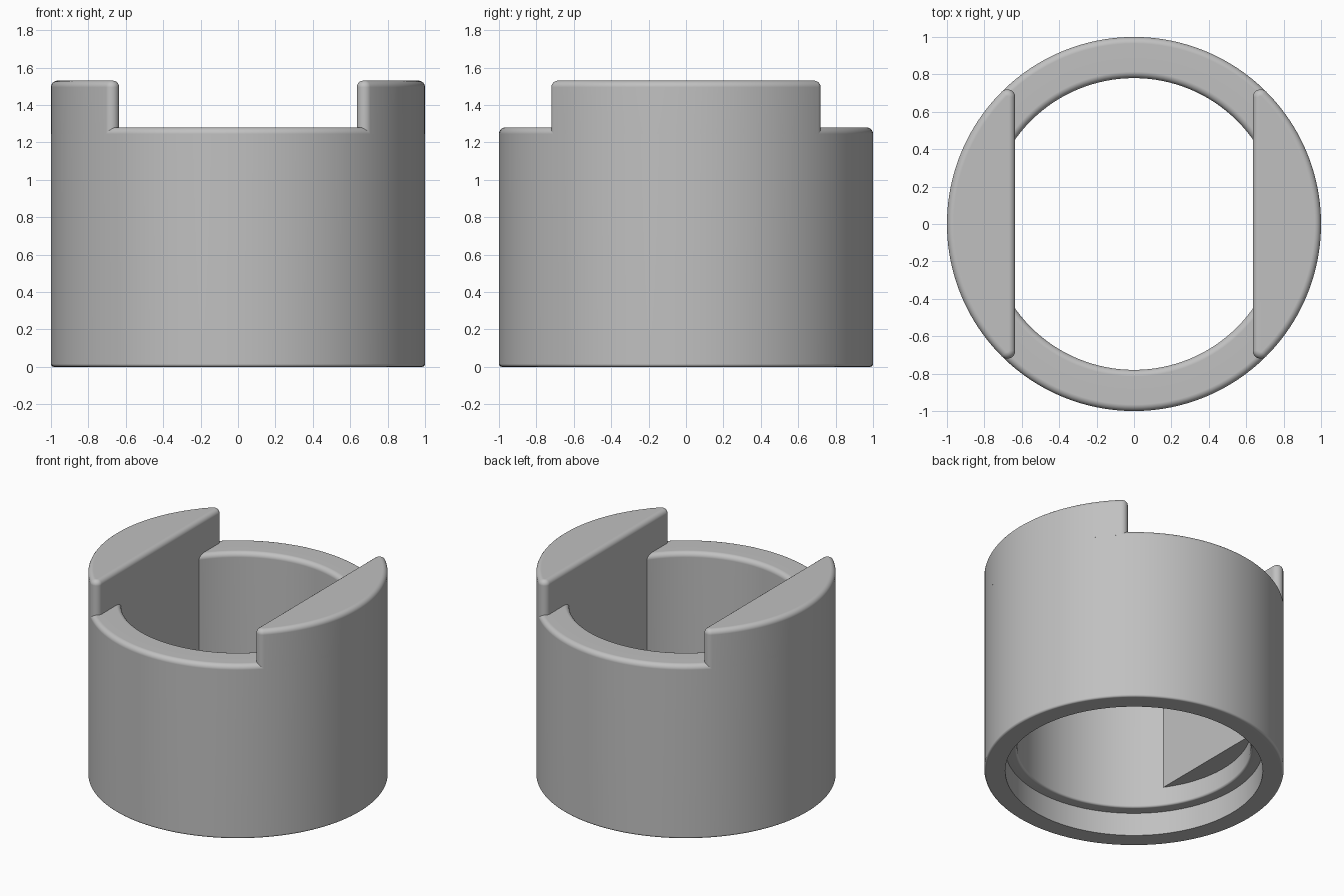
import bpy
import bmesh
from math import sin, cos, pi, atan2, sqrt, radians

if "Cube" in bpy.data.objects:
    bpy.data.objects.remove(bpy.data.objects["Cube"], do_unlink=True)

grey = bpy.data.materials.new("plain grey")
grey.use_nodes = True
GREY = (0.53, 0.53, 0.53, 1)
grey.diffuse_color = GREY
bsdf = next(n for n in grey.node_tree.nodes if n.type == "BSDF_PRINCIPLED")
bsdf.inputs["Base Color"].default_value = GREY

OUTER, BORE, RECESS = 1.0, 0.78, 0.86      # radii
RIM, TOP = 1.28, 1.53                      # heights
LEDGE, FLAT_BASE = 0.17, 0.31
CHORD = 0.635                              # distance of the flats from the axis
ROUND, CORNER, STEPS = 0.035, 0.042, 6


def arc(cx, cy, r, a0, a1, n):
    """Points along an arc, angles in radians."""
    angles = [a0 + (a1 - a0) * i / n for i in range(n + 1)]
    return [(cx + r * cos(a), cy + r * sin(a)) for a in angles]


def loft(name, loops, wrap):
    """Skin closed loops; wrap joins last to first, otherwise the ends are capped."""
    bm = bmesh.new()
    rings = [[bm.verts.new(p) for p in loop] for loop in loops]
    pairs = list(zip(rings, rings[1:]))
    if wrap:
        pairs.append((rings[-1], rings[0]))
    else:
        bm.faces.new(rings[0])
        bm.faces.new(rings[-1])
    for a, b in pairs:
        n = len(a)
        for i in range(n):
            j = (i + 1) % n
            bm.faces.new((a[i], a[j], b[j], b[i]))
    bmesh.ops.recalc_face_normals(bm, faces=bm.faces)
    mesh = bpy.data.meshes.new(name)
    bm.to_mesh(mesh)
    bm.free()
    mesh.materials.append(grey)
    obj = bpy.data.objects.new(name, mesh)
    bpy.context.collection.objects.link(obj)
    bpy.ops.object.select_all(action="DESELECT")
    obj.select_set(True)
    bpy.context.view_layer.objects.active = obj
    bpy.ops.object.shade_smooth_by_angle(angle=radians(32))
    normals = obj.modifiers.new("weighted normals", "WEIGHTED_NORMAL")
    normals.keep_sharp = True
    return obj


# Ring body: rounded rim, stepped bore with a wider recess below
edge = 0.015
profile = (
    arc(OUTER - edge, edge, edge, -pi / 2, 0, 3)
    + arc(OUTER - ROUND, RIM - ROUND, ROUND, 0, pi / 2, STEPS)
    + arc(BORE + ROUND, RIM - ROUND, ROUND, pi / 2, pi, STEPS)
    + arc(BORE + edge, LEDGE + edge, edge, pi, 1.5 * pi, 3)
    + [(RECESS, LEDGE), (RECESS, 0)]
)
SIDES = 128
body_loops = [
    [(r * cos(2 * pi * i / SIDES), r * sin(2 * pi * i / SIDES), z) for i in range(SIDES)]
    for r, z in profile
]
loft("ring_body", body_loops, True)


# Ears: circle segments that also form the flats inside the bore
def segment(radius, inset, z):
    cx = CHORD + CORNER
    cy = sqrt((radius - CORNER) ** 2 - cx ** 2)
    phi = atan2(cy, cx)
    r = CORNER - inset
    upper = arc(cx, cy, r, pi, phi, 10)
    curve = arc(0, 0, radius - inset, phi, -phi, 40)[1:-1]
    lower = [(x, -y) for x, y in reversed(upper)]
    return [(x, y, z) for x, y in upper + curve + lower]


ear_loops = [segment(0.9, 0, FLAT_BASE), segment(0.9, 0, RIM - ROUND),
             segment(OUTER, 0, RIM - ROUND)]
for i in range(STEPS + 1):
    a = pi / 2 * i / STEPS
    ear_loops.append(segment(OUTER, ROUND * (1 - cos(a)), TOP - ROUND + ROUND * sin(a)))

for name, side in (("left_ear", 1), ("right_ear", -1)):
    loft(name, [[(side * x, y, z) for x, y, z in loop] for loop in ear_loops], False)
